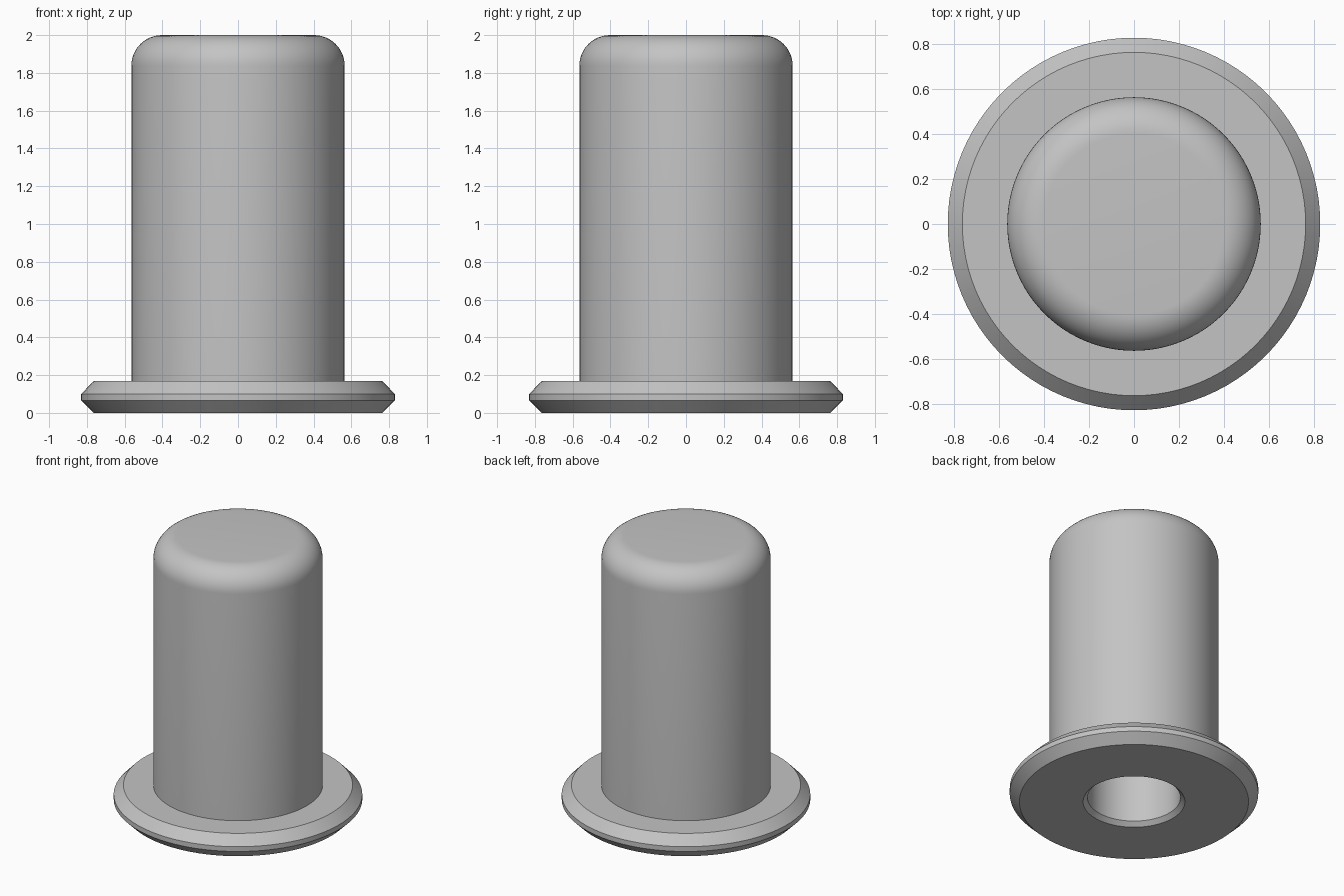
import bpy
import bmesh
import math

SEGMENTS = 96

cube = bpy.data.objects.get("Cube")
if cube:
    bpy.data.objects.remove(cube, do_unlink=True)

# Plain grey metal
metal = bpy.data.materials.new("grey_metal")
metal.use_nodes = True
grey = (0.55, 0.55, 0.55, 1)
metal.diffuse_color = grey
metal.node_tree.nodes["Principled BSDF"].inputs["Base Color"].default_value = grey


def lathe(name, profile):
    """Turn a closed (radius, height) profile around the z axis."""
    bm = bmesh.new()
    verts = [bm.verts.new((r, 0, z)) for r, z in profile]
    edges = [bm.edges.new(pair) for pair in zip(verts, verts[1:])]
    bmesh.ops.spin(bm, geom=verts + edges, cent=(0, 0, 0), axis=(0, 0, 1),
                   angle=math.tau, steps=SEGMENTS, use_merge=False)
    bmesh.ops.remove_doubles(bm, verts=bm.verts, dist=0.0001)
    bmesh.ops.recalc_face_normals(bm, faces=bm.faces)
    mesh = bpy.data.meshes.new(name)
    bm.to_mesh(mesh)
    bm.free()
    mesh.materials.append(metal)
    obj = bpy.data.objects.new(name, mesh)
    bpy.context.collection.objects.link(obj)
    bpy.ops.object.select_all(action="DESELECT")
    obj.select_set(True)
    bpy.context.view_layer.objects.active = obj
    bpy.ops.object.shade_smooth_by_angle(angle=math.radians(30))
    return obj


# Blind hole with a chamfered mouth
hole = [(0, 1.5), (0.31, 1.5), (0.31, 0.03), (0.34, 0)]
# Flange with bevelled rims
flange = [(0.765, 0), (0.83, 0.065), (0.83, 0.1), (0.765, 0.168)]
# Barrel with a rounded closed end
fillet = 0.163
shoulder = [(0.565 - fillet + fillet * math.cos(a), 2 - fillet + fillet * math.sin(a))
            for a in (math.pi / 2 * i / 12 for i in range(13))]
barrel = [(0.565, 0.168)] + shoulder + [(0, 2)]

lathe("flanged_blind_sleeve", hole + flange + barrel)
